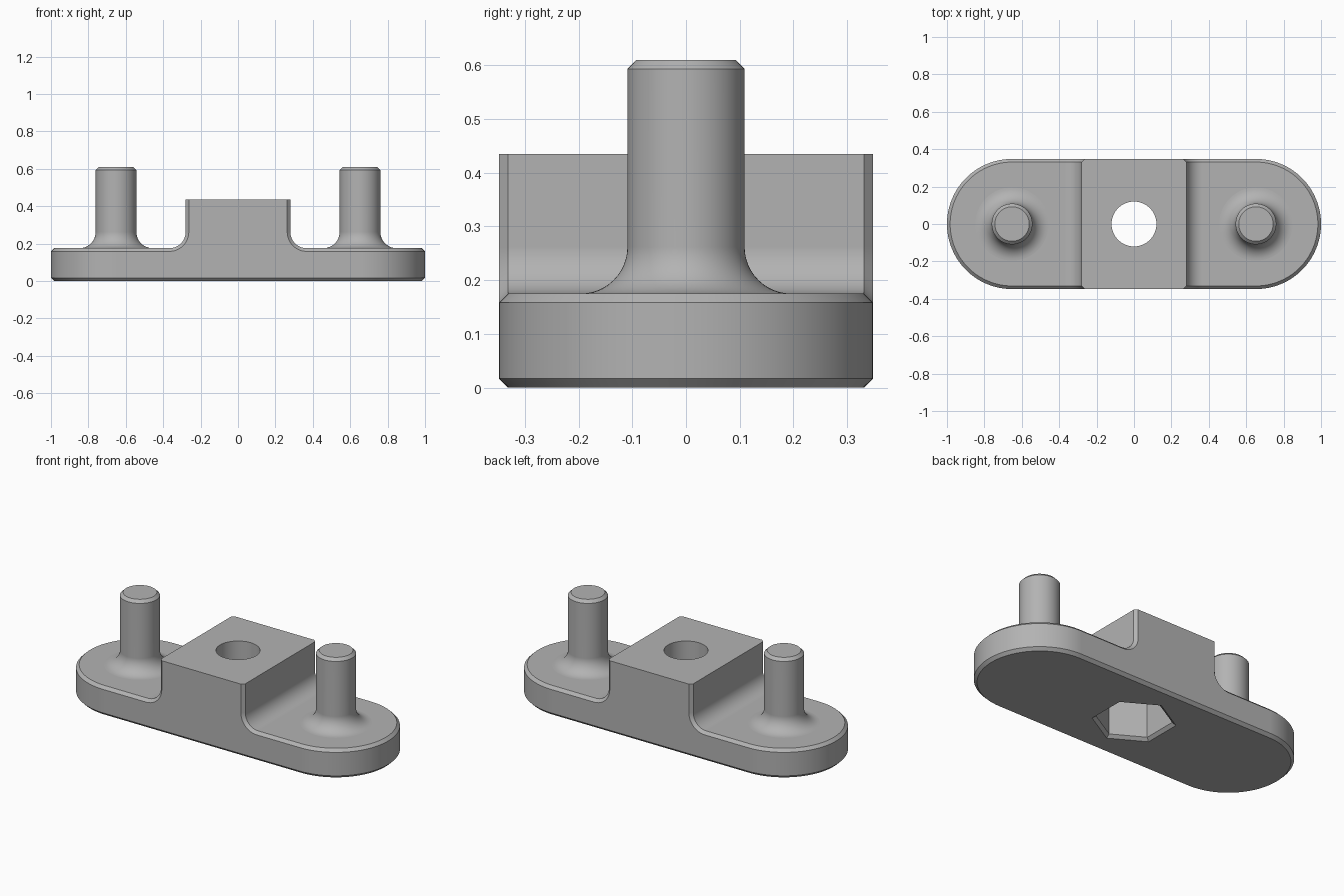
import bpy, bmesh
from math import sin, cos, pi, radians

if "Cube" in bpy.data.objects:
    bpy.data.objects.remove(bpy.data.objects["Cube"])

W, END_X = 0.348, 0.652            # plate end radius and its centre
CH, FIL = 0.017, 0.087             # chamfer and fillet sizes
PLATE, BLOCK, PIN = 0.175, 0.435, 0.61   # top heights
BX = 0.28                          # block half length
FX = BX + FIL                      # where the block fillet meets the plate
PIN_R = 0.109

grey = bpy.data.materials.new("plain grey")
grey.use_nodes = True
grey.diffuse_color = (0.45, 0.45, 0.45, 1)
grey.node_tree.nodes["Principled BSDF"].inputs["Base Color"].default_value = (0.45, 0.45, 0.45, 1)


def arc(cx, cy, r, a0, a1, n):
    angles = [radians(a0 + (a1 - a0) * i / n) for i in range(n + 1)]
    return [(cx + r * cos(a), cy + r * sin(a)) for a in angles]


def loft(bm, rings, closed=False):
    """Skin a list of point rings with quads and return the vertex rings."""
    vs = [[bm.verts.new(p) for p in ring] for ring in rings]
    n = len(vs[0])
    for a, b in zip(vs, vs[1:]):
        for i in range(n if closed else n - 1):
            j = (i + 1) % n
            bm.faces.new((a[i], a[j], b[j], b[i]))
    return vs


def finish(bm, name):
    bmesh.ops.remove_doubles(bm, verts=bm.verts, dist=1e-4)
    bmesh.ops.recalc_face_normals(bm, faces=bm.faces)
    mesh = bpy.data.meshes.new(name)
    bm.to_mesh(mesh)
    bm.free()
    mesh.materials.append(grey)
    ob = bpy.data.objects.new(name, mesh)
    bpy.context.collection.objects.link(ob)
    return ob


def activate(ob):
    bpy.ops.object.select_all(action='DESELECT')
    ob.select_set(True)
    bpy.context.view_layer.objects.active = ob


def smooth(ob):
    activate(ob)
    bpy.ops.object.shade_smooth_by_angle(angle=radians(30))
    mod = ob.modifiers.new("even shading", 'WEIGHTED_NORMAL')
    mod.keep_sharp = True
    mod.weight = 100


def turned(name, profile, sides, x=0, turn=0):
    """Solid with round or polygonal rings given as (radius, height)."""
    bm = bmesh.new()
    rings = [[(x + r * cos(turn + 2 * pi * i / sides), r * sin(turn + 2 * pi * i / sides), z)
              for i in range(sides)] for r, z in profile]
    vs = loft(bm, rings, closed=True)
    bm.faces.new(vs[0])
    bm.faces.new(vs[-1])
    return finish(bm, name)


# Body: two rounded ends welded to the raised middle
bm = bmesh.new()
for side in (1, -1):
    rings = []
    for d, z in ((CH, 0), (0, CH), (0, PLATE - CH), (CH, PLATE)):
        outline = [(FX, d - W)] + arc(END_X, 0, W - d, -90, 90, 48) + [(FX, W - d)]
        rings.append([(side * x, y, z) for x, y in outline])
    vs = loft(bm, rings)
    bm.faces.new(vs[0])
    bm.faces.new(vs[-1])

tops, bottoms = [], []
for y, d in ((-W, CH), (CH - W, 0), (W - CH, 0), (W, CH)):
    half = arc(FX, PLATE + FIL, FIL + d, 270, 180, 12) + [(BX - d, BLOCK)]
    line = half + [(-x, z) for x, z in reversed(half)]
    tops.append([(x, y, z) for x, z in line])
    bottoms.append([(-FX, y, d), (FX, y, d)])
top_rows, bottom_rows = loft(bm, tops), loft(bm, bottoms)
for k in (0, -1):
    bm.faces.new(top_rows[k] + bottom_rows[k])
body = finish(bm, "body")

# Bolt hole and chamfered hexagonal pocket underneath
cutters = [
    turned("bolt_hole_cutter", [(0.12, 0.1), (0.12, 0.6)], 64),
    turned("hex_pocket_cutter", [(0.245, -CH), (0.225, 0), (0.205, CH), (0.205, 0.23)], 6, turn=pi / 6),
]
for cutter in cutters:
    cutter.hide_render = True
    mod = body.modifiers.new("cut", 'BOOLEAN')
    mod.operation, mod.solver, mod.object = 'DIFFERENCE', 'EXACT', cutter
    activate(body)
    bpy.ops.object.modifier_apply(modifier=mod.name)
    bpy.data.objects.remove(cutter)
smooth(body)

# Pins with a flared foot and chamfered tip
foot = arc(PIN_R + FIL, PLATE + FIL, FIL, 270, 180, 12)
pin_profile = [(PIN_R + FIL, PLATE - 0.01)] + foot + [(PIN_R, PIN - CH), (PIN_R - CH, PIN)]
for name, x in (("left_pin", END_X), ("right_pin", -END_X)):
    smooth(turned(name, pin_profile, 64, x))
